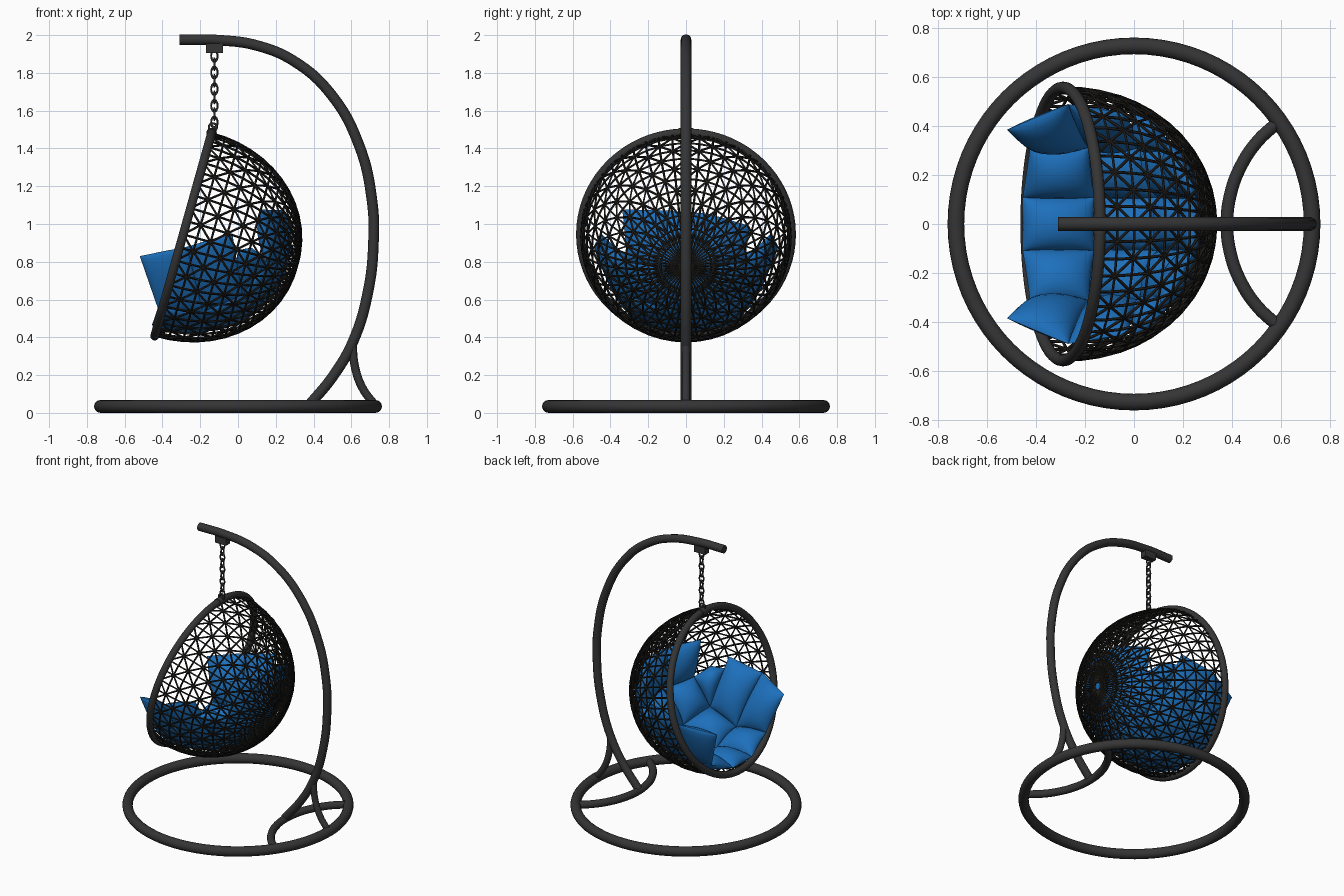
import bpy, bmesh
from math import sin, cos, pi, radians
from mathutils import Vector

if "Cube" in bpy.data.objects:
    bpy.data.objects.remove(bpy.data.objects["Cube"])


def material(name, rgb):
    m = bpy.data.materials.new(name)
    m.diffuse_color = (*rgb, 1)
    m.use_nodes = True
    m.node_tree.nodes["Principled BSDF"].inputs["Base Color"].default_value = m.diffuse_color
    return m


DARK = material("dark_metal", (0.035, 0.035, 0.035))
WIRE = material("dark_wicker", (0.012, 0.011, 0.01))
BLUE = material("blue_fabric", (0.012, 0.16, 0.5))


def finish(name, mat):
    ob = bpy.context.object
    ob.name = name
    ob.data.materials.append(mat)
    bpy.ops.object.shade_smooth_by_angle(angle=radians(50))
    return ob


def torus(name, loc, rot, R, r, seg=32, mseg=10, scale=(1, 1, 1)):
    bpy.ops.mesh.primitive_torus_add(location=loc, rotation=rot, major_radius=R, minor_radius=r,
                                     major_segments=seg, minor_segments=mseg)
    bpy.context.object.scale = scale
    return finish(name, DARK)


def curve_object(name, r, mat, bevel_res):
    cu = bpy.data.curves.new(name, 'CURVE')
    cu.dimensions = '3D'
    cu.bevel_depth = r
    cu.bevel_resolution = bevel_res
    cu.use_fill_caps = True
    cu.materials.append(mat)
    bpy.context.collection.objects.link(bpy.data.objects.new(name, cu))
    return cu


def tube(name, pts, r):
    cu = curve_object(name, r, DARK, 4)
    s = cu.splines.new('BEZIER')
    s.bezier_points.add(len(pts) - 1)
    for bp, p in zip(s.bezier_points, pts):
        bp.co = p
        bp.handle_left_type = bp.handle_right_type = 'AUTO'
    s.resolution_u = 8


# Base ring with inner arc
torus("base_ring", (0, 0, 0.034), (0, 0, 0), 0.728, 0.034, 80, 16)
tube("base_arc", [(0.9 - 0.52 * cos(t), 0.52 * sin(t), 0.035)
                  for t in [radians(-54 + 13.5 * i) for i in range(9)]], 0.026)

# Curved pole and its brace
pole = [(-0.31, 1.975), (-0.1, 1.973), (0.1, 1.945), (0.3, 1.86), (0.49, 1.69), (0.64, 1.42),
        (0.71, 1.12), (0.717, 0.9), (0.69, 0.65), (0.61, 0.38), (0.5, 0.19), (0.38, 0.045)]
tube("pole", [(x, 0, z) for x, z in pole], 0.028)
tube("pole_brace", [(x, 0, z) for x, z in [(0.605, 0.37), (0.62, 0.24), (0.66, 0.13), (0.73, 0.035)]], 0.022)

# Hanger bracket and chain
bpy.ops.mesh.primitive_cube_add(size=1, location=(-0.125, 0, 1.93))
bpy.context.object.scale = (0.09, 0.045, 0.05)
finish("hanger_bracket", DARK)
for i in range(9):
    torus("chain_link", (-0.125, 0, 1.89 - 0.044 * i), (pi / 2, 0, i % 2 * pi / 2),
          0.019, 0.0055, 16, 8, (0.9, 1.5, 1))

# Basket frame: G points to the rim bottom, N to the back of the shell
C = Vector((-0.29, 0, 0.945))
G = Vector((-0.27, 0, -0.963))
N = Vector((0.963, 0, -0.27))
Y = Vector((0, 1, 0))
R, D = 0.556, 0.625

torus("basket_rim", C, (0, radians(105.66), 0), R + 0.002, 0.024, 72, 14)
torus("hook_ring", (-0.133, 0, 1.512), (pi / 2, 0, 0), 0.021, 0.006, 16, 8)
bpy.ops.mesh.primitive_cylinder_add(vertices=20, radius=0.028, depth=0.08,
                                    location=C - G * R, rotation=(pi / 2, 0, 0))
finish("rim_collar", DARK)

# Woven shell: rings, ribs and alternating diagonals
SEG, RINGS = 48, 13


def shell(j, k):
    t = min(j / RINGS * pi / 2, pi / 2 - 0.05)
    p = 2 * pi * k / SEG
    bulge = 1 + 0.015 * sin(2 * t)
    return C + (R * cos(t) * (cos(p) * G + sin(p) * Y) + D * sin(t) * N) * bulge


weave = curve_object("basket_weave", 0.006, WIRE, 0)


def strand(pts, cyclic=False):
    s = weave.splines.new('POLY')
    s.points.add(len(pts) - 1)
    for sp, p in zip(s.points, pts):
        sp.co = (*p, 1)
    s.use_cyclic_u = cyclic


for j in range(1, RINGS + 1):
    strand([shell(j, k) for k in range(SEG)], True)
for k in range(SEG):
    strand([shell(j, k) for j in range(RINGS + 1)])
    if k % 2 == 0:
        for d in (1, -1):
            strand([shell(j, k + d * j) for j in range(RINGS - 1)])


# Tufted cushion draped in the shell
def inner(a, b, s=0.93):
    a, b = radians(a), radians(b)
    return C + s * (R * (cos(a) * cos(b) * G + sin(a) * Y) + D * cos(a) * sin(b) * N)


bm = bmesh.new()
M = 12


def pillow(c00, c10, c11, c01, t_in=0.075, t_out=0.035):
    mid = (c00 + c10 + c11 + c01) / 4
    nrm = (c10 - c01 + c11 - c00).cross(c11 - c10 + c01 - c00).normalized()
    if nrm.dot(mid - C) < 0:
        nrm = -nrm
    for thick in (-t_in, t_out):
        g = {}
        for i in range(M + 1):
            for j in range(M + 1):
                u, v = (1 - cos(pi * i / M)) / 2, (1 - cos(pi * j / M)) / 2
                p = (c00 * (1 - u) + c10 * u) * (1 - v) + (c01 * (1 - u) + c11 * u) * v
                h = (16 * u * (1 - u) * v * (1 - v)) ** 0.55
                g[i, j] = bm.verts.new(p + nrm * thick * h)
        for i in range(M):
            for j in range(M):
                bm.faces.new((g[i, j], g[i + 1, j], g[i + 1, j + 1], g[i, j + 1]))


cols = (-37, -12, 12, 37)
rows = [(-3,) * 4, (27,) * 4, (57,) * 4, (88,) * 4, (127, 122, 120, 114)]
grid = [[inner(a * (1.1 if r == 4 else 1), b) for a, b in zip(cols, row)] for r, row in enumerate(rows)]
for r in range(4):
    for c in range(3):
        pillow(grid[r][c], grid[r][c + 1], grid[r + 1][c + 1], grid[r + 1][c])

# Side flaps of the cushion
for side, c in ((-1, 0), (1, 3)):
    tops = [Vector((x, side * y, z)) for x, y, z in
            [(-0.52, 0.385, 0.83), (-0.27, 0.49, 0.88), (-0.03, 0.45, 0.95)]]
    for r in range(2):
        pillow(grid[r][c], grid[r + 1][c], tops[r + 1], tops[r])
    pillow(grid[2][c], grid[3][c], inner(side * 50, 95), Vector((0.0, side * 0.46, 0.85)))

bmesh.ops.remove_doubles(bm, verts=bm.verts, dist=0.0008)
bmesh.ops.recalc_face_normals(bm, faces=bm.faces)
me = bpy.data.meshes.new("cushion")
bm.to_mesh(me)
bm.free()
ob = bpy.data.objects.new("cushion", me)
bpy.context.collection.objects.link(ob)
bpy.ops.object.select_all(action='DESELECT')
bpy.context.view_layer.objects.active = ob
ob.select_set(True)
finish("cushion", BLUE)
